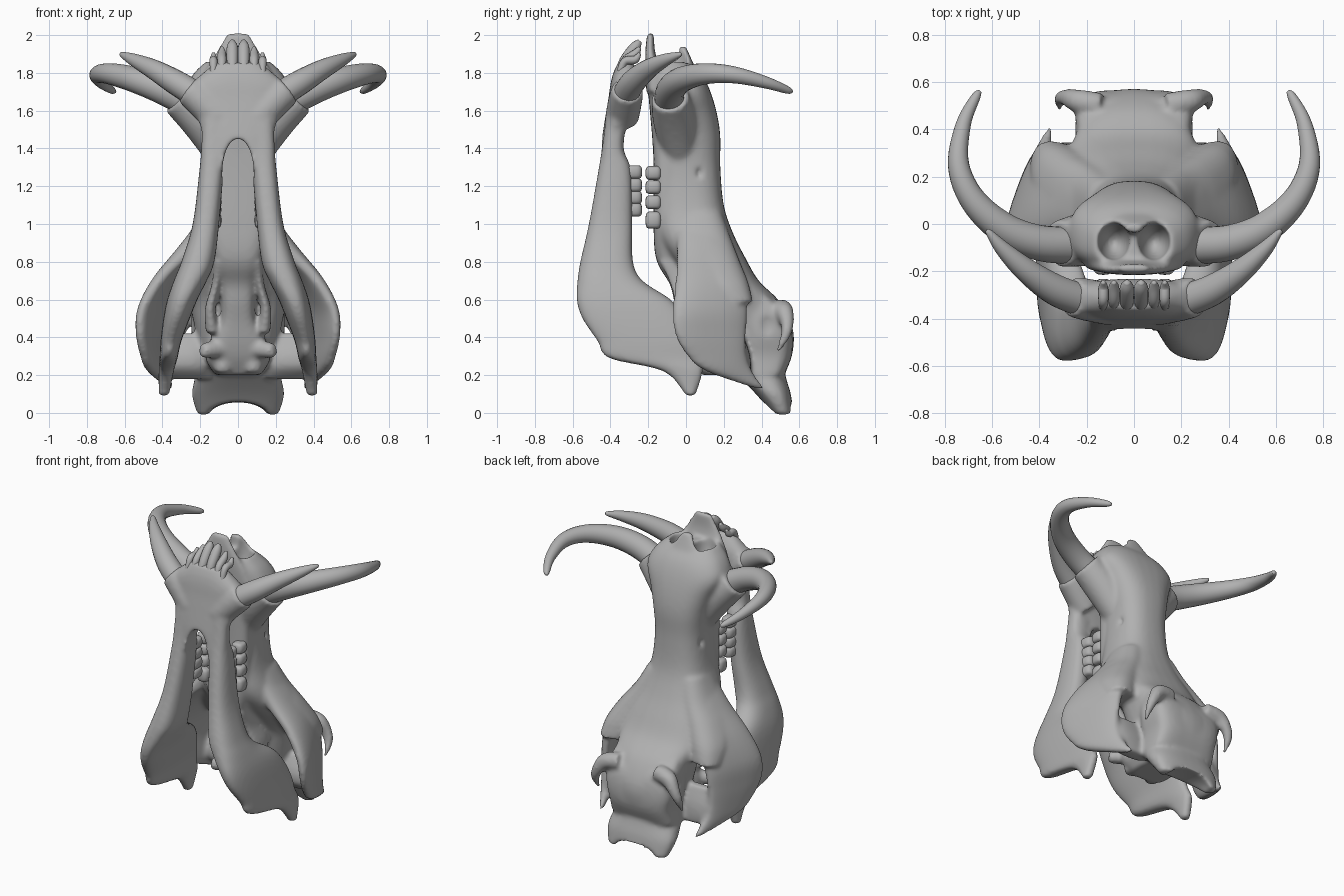
import bpy, bmesh, math
from mathutils import Vector, Matrix

bone = bpy.data.materials.new("bone_grey")
bone.diffuse_color = (0.44, 0.44, 0.44, 1)


def spline(pts, k=5):
    """Catmull-Rom interpolation through tuples of any length."""
    out = []
    for i in range(len(pts) - 1):
        p0, p1, p2, p3 = pts[max(i - 1, 0)], pts[i], pts[i + 1], pts[min(i + 2, len(pts) - 1)]
        for j in range(k):
            t = j / k
            out.append(tuple(0.5 * (2 * b + (c - a) * t + (2 * a - 5 * b + 4 * c - d) * t * t
                                    + (3 * b - a - 3 * c + d) * t ** 3)
                             for a, b, c, d in zip(p0, p1, p2, p3)))
    return out + [tuple(pts[-1])]


def skin(bm, rings):
    """Bridge rings of points into a closed solid."""
    vs = [[bm.verts.new(p) for p in r] for r in rings]
    n = len(vs[0])
    faces = [bm.faces.new((a[i], a[(i + 1) % n], b[(i + 1) % n], b[i]))
             for a, b in zip(vs, vs[1:]) for i in range(n)]
    faces += [bm.faces.new(vs[0][::-1]), bm.faces.new(vs[-1])]
    bmesh.ops.recalc_face_normals(bm, faces=faces)


def loft(bm, stations, side=1, power=2.5, n=32, k=5):
    """Horizontal sections: z, x0, x1, y0, y1, turn in degrees."""
    rings = []
    for z, x0, x1, y0, y1, turn in spline([tuple(s) + (0,) * (6 - len(s)) for s in stations], k):
        a, b, ang = (x1 - x0) / 2, (y1 - y0) / 2, math.radians(turn)
        ring = []
        for i in range(n):
            c, s = math.cos(math.tau * i / n), math.sin(math.tau * i / n)
            u = a * math.copysign(abs(c) ** (2 / power), c)
            v = b * math.copysign(abs(s) ** (2 / power), s)
            ring.append((side * ((x0 + x1) / 2 + u * math.cos(ang) - v * math.sin(ang)),
                         (y0 + y1) / 2 + u * math.sin(ang) + v * math.cos(ang), z))
        rings.append(ring)
    skin(bm, rings)


def tube(bm, path, side=1, n=20):
    """Round sweep through points x, y, z, radius."""
    pts = spline(path, 6)
    pos = [Vector(p[:3]) for p in pts]
    u, rings = Vector((0.3, -0.8, 0.5)), []
    for i, p in enumerate(pos):
        t = (pos[min(i + 1, len(pos) - 1)] - pos[max(i - 1, 0)]).normalized()
        u = (u - t * t.dot(u)).normalized()
        w = t.cross(u)
        ring = [p + (u * math.cos(math.tau * j / n) + w * math.sin(math.tau * j / n)) * max(pts[i][3], 0.003)
                for j in range(n)]
        rings.append([(side * q.x, q.y, q.z) for q in ring])
    skin(bm, rings)


def ellipsoid(bm, c, r):
    bmesh.ops.create_uvsphere(bm, u_segments=24, v_segments=16, radius=1,
                              matrix=Matrix.Translation(c) @ Matrix.Diagonal((*r, 1)))


def finish(bm, name, helper=False):
    me = bpy.data.meshes.new(name)
    bm.to_mesh(me)
    bm.free()
    me.materials.append(bone)
    for p in me.polygons:
        p.use_smooth = True
    ob = bpy.data.objects.new(name, me)
    bpy.context.collection.objects.link(ob)
    ob.hide_render = helper
    if helper:
        ob.display_type = 'WIRE'
    return ob


def fuse(ob, cutter, rounds=9):
    """Merge overlapping solids into one soft skin, then carve cavities."""
    for step in range(2):
        m = ob.modifiers.new("fuse", 'REMESH')
        m.mode, m.voxel_size, m.use_smooth_shade = 'VOXEL', 0.011, True
        if step == 0:
            b = ob.modifiers.new("carve", 'BOOLEAN')
            b.operation, b.solver, b.object = 'DIFFERENCE', 'EXACT', cutter
    s = ob.modifiers.new("soften", 'SMOOTH')
    s.factor, s.iterations = 0.5, rounds


# cavities: nostrils, eye sockets, cheek holes, nape notch
bm = bmesh.new()
for s in (1, -1):
    ellipsoid(bm, (s * 0.085, -0.075, 1.89), (0.068, 0.08, 0.19))
    ellipsoid(bm, (s * 0.345, 0.43, 0.46), (0.11, 0.085, 0.13))
    ellipsoid(bm, (s * 0.175, 0.07, 1.27), (0.03, 0.02, 0.035))
ellipsoid(bm, (0, 0.45, -0.03), (0.17, 0.3, 0.09))
skull_cutter = finish(bm, "cavity_cutter", True)

# arch between the jaw branches
bm = bmesh.new()
ellipsoid(bm, (0, -0.38, 1.27), (0.085, 0.3, 0.185))
jaw_cutter = finish(bm, "jaw_arch_cutter", True)

# cranium: snout, braincase and nape
bm = bmesh.new()
loft(bm, [(z, -x, x, y0, y1) for z, x, y0, y1 in [
    (1.86, .17, -.19, .02), (1.79, .24, -.2, .085), (1.7, .275, -.2, .13), (1.58, .225, -.19, .165),
    (1.46, .19, -.18, .182), (1.3, .172, -.17, .182), (1.1, .19, -.17, .2), (.95, .235, -.16, .25),
    (.82, .28, -.08, .315), (.7, .29, .02, .385), (.59, .26, .08, .495), (.45, .23, .1, .565),
    (.32, .21, .14, .565), (.22, .22, .25, .525), (.1, .245, .37, .555), (-.01, .215, .46, .57)]], power=2.6)
# broad back of the braincase
loft(bm, [(.66, -.22, .22, .25, .4), (.58, -.24, .24, .28, .49), (.5, -.25, .25, .3, .545),
          (.4, -.245, .245, .3, .566), (.3, -.225, .225, .3, .56), (.2, -.23, .23, .3, .52)], power=4)
# front lip of the snout and nasal tip
loft(bm, [(1.7, -.22, .22, -.21, -.12), (1.82, -.17, .17, -.215, -.14), (1.92, -.11, .11, -.215, -.165),
          (2.012, -.055, .055, -.205, -.17)])
loft(bm, [(1.78, -.14, .14, -.05, .07), (1.87, -.09, .09, -.04, .03), (1.94, -.03, .03, -.035, 0)])
# palate running down into the skull base
loft(bm, [(1.6, -.17, .17, -.18, 0), (1.3, -.165, .165, -.172, 0), (1.0, -.16, .16, -.172, 0),
          (.85, -.14, .14, -.165, .1), (.77, -.12, .12, -.14, .15), (.68, -.1, .1, -.085, .2),
          (.58, -.09, .09, -.06, .2), (.48, -.1, .1, -.03, .25), (.36, -.16, .16, 0, .3),
          (.28, -.17, .17, .03, .3), (.2, -.12, .12, .08, .3)], power=3.4)
for s in (1, -1):
    # tusk sockets
    tube(bm, [(.08, -.03, 1.38, .1), (.19, -.06, 1.55, .115), (.315, -.085, 1.67, .1)], s)
    # cheek arches flaring outward
    loft(bm, [(1.0, .12, .22, -.05, .16), (.87, .17, .32, -.05, .23, 8), (.72, .3, .425, -.06, .31, 16),
              (.56, .39, .49, -.08, .335, 20), (.42, .415, .5, -.07, .33, 20), (.3, .405, .485, 0, .33, 20),
              (.22, .385, .455, .1, .36, 22), (.13, .345, .375, .36, .415, 22)], s)
    # slope from the forehead to the cheek arch
    loft(bm, [(1.06, 0, .2, -.06, .19), (.93, .06, .27, -.05, .235, 6), (.81, .12, .36, .0, .28, 12),
              (.69, .17, .425, .08, .325, 18), (.585, .2, .44, .17, .345, 22)], s)
    # rear root of the cheek arch above the jaw joint
    loft(bm, [(.42, .15, .4, .25, .3), (.32, .15, .42, .2, .335), (.24, .15, .42, .2, .345),
              (.18, .15, .37, .26, .34)], s)
    # eye socket rim
    tube(bm, [(.14, .5, .55, .055), (.235, .52, .535, .05), (.285, .535, .475, .037),
              (.312, .525, .41, .028), (.315, .485, .325, .01)], s)
    # palate wings and base knobs
    loft(bm, [(.8, .08, .13, -.14, .05), (.68, .09, .14, -.085, .1), (.55, .12, .175, -.05, .1),
              (.42, .1, .17, -.01, .1)], s)
    tube(bm, [(.1, .05, .34, .05), (.18, .0, .33, .04), (.195, -.01, .33, .025)], s)
    tube(bm, [(.08, .1, .35, .06), (.08, .08, .24, .05), (.08, .08, .215, .035)], s)
fuse(finish(bm, "cranium"), skull_cutter)

# mandible: chin block and two branches
bm = bmesh.new()
loft(bm, [(z, -x, x, y0, y1) for z, x, y0, y1 in [
    (1.855, .12, -.36, -.28), (1.8, .185, -.385, -.25), (1.74, .25, -.4, -.235), (1.67, .265, -.41, -.235),
    (1.58, .22, -.425, -.28), (1.45, .185, -.445, -.33), (1.3, .18, -.46, -.31)]])
for s in (1, -1):
    loft(bm, [(1.56, .05, .19, -.425, -.31), (1.4, .055, .195, -.445, -.33), (1.28, .075, .205, -.465, -.29),
              (1.0, .1, .24, -.515, -.285), (.8, .125, .3, -.56, -.28), (.7, .165, .34, -.575, -.23),
              (.6, .215, .375, -.58, -.08), (.5, .255, .395, -.55, -.0), (.38, .3, .41, -.47, .05),
              (.29, .32, .415, -.41, .07), (.22, .34, .42, -.12, .09), (.09, .365, .42, 0, .05)], s)
    tube(bm, [(.1, -.34, 1.56, .09), (.2, -.32, 1.66, .09), (.262, -.31, 1.71, .083)], s)
fuse(finish(bm, "mandible"), jaw_cutter)

# tusks
for s, label in ((1, "right"), (-1, "left")):
    bm = bmesh.new()
    tube(bm, [(.24, -.09, 1.63, .08), (.4, -.08, 1.71, .076), (.55, -.02, 1.765, .068),
              (.68, .1, 1.795, .056), (.742, .25, 1.79, .045), (.722, .42, 1.75, .032),
              (.67, .535, 1.71, .02), (.65, .56, 1.7, .008)], s)
    finish(bm, "upper_tusk_" + label)
    bm = bmesh.new()
    tube(bm, [(.2, -.33, 1.67, .07), (.33, -.28, 1.75, .066), (.45, -.2, 1.82, .052),
              (.55, -.11, 1.868, .034), (.61, -.04, 1.895, .016), (.622, -.025, 1.9, .006)], s)
    finish(bm, "lower_tusk_" + label)

# front teeth leaning back over the chin
bm = bmesh.new()
for s in (1, -1):
    for x, top, r in ((.03, 1.97, .03), (.085, 1.935, .023), (.13, 1.905, .021)):
        tube(bm, [(x, -.355, 1.79, r * .8), (x, -.325, 1.86, r), (x, -.27, top - .035, r),
                  (x, -.245, top, r * .4)], s, 14)
finish(bm, "front_teeth")

# cheek teeth, upper and lower rows
for name, y0, y1, heights in (("upper_molars", -.215, -.13, (1.27, 1.195, 1.115, 1.02)),
                              ("lower_molars", -.34, -.232, (1.275, 1.205, 1.14, 1.075))):
    bm = bmesh.new()
    for s in (1, -1):
        for z in heights:
            h = .045 if z < 1.05 else .036
            loft(bm, [(z + h * f, .13 - .042 * g, .13 + .042 * g, y0 + .03 * (1 - g), y1 - .03 * (1 - g))
                      for f, g in ((-1, .4), (-.75, .85), (0, 1), (.75, .85), (1, .4))], s, 3, 20, 3)
    finish(bm, name)
